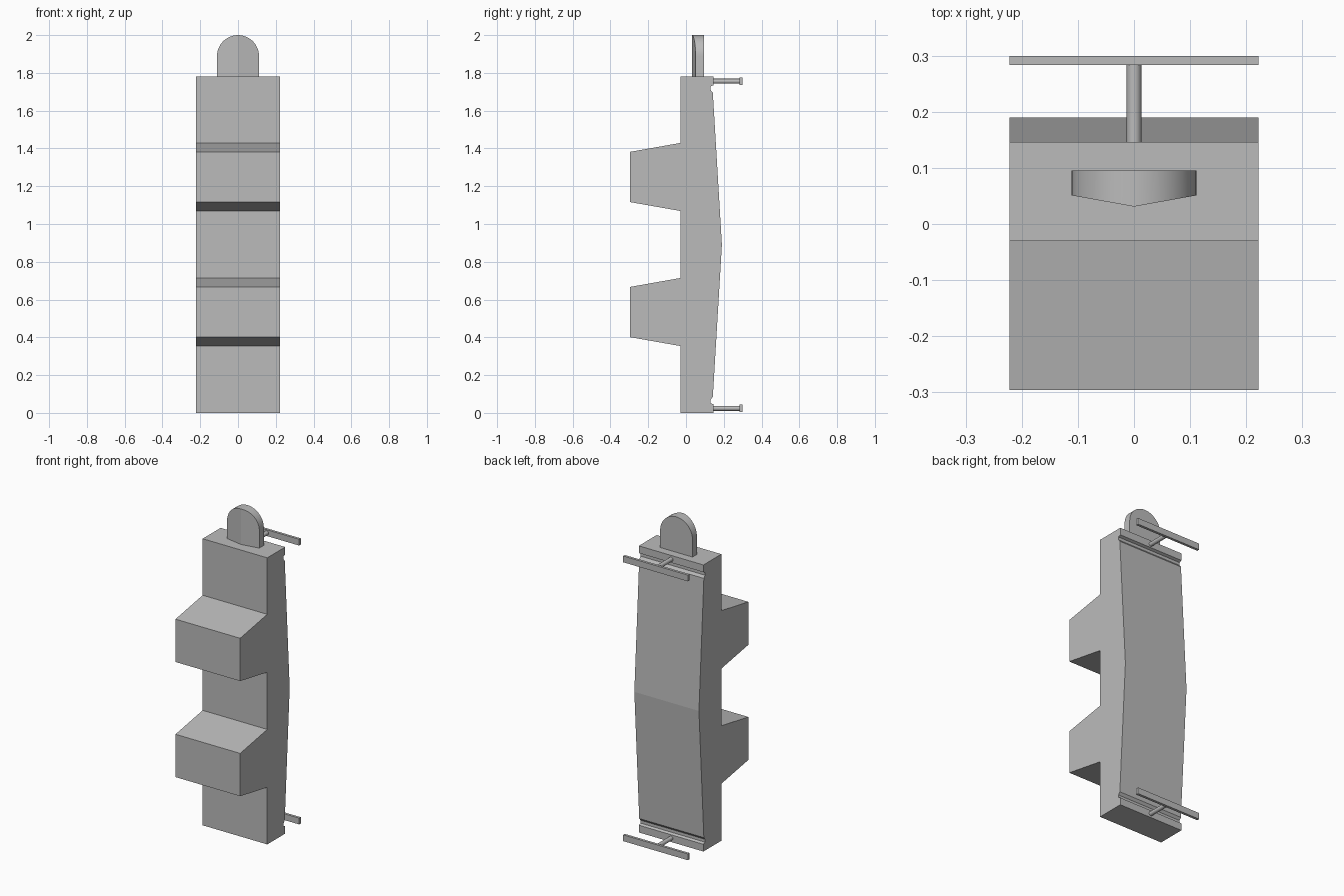
import bpy, bmesh
from math import sin, cos, pi, radians
from mathutils import Matrix

cube = bpy.data.objects.get("Cube")
if cube:
    bpy.data.objects.remove(cube, do_unlink=True)

grey = bpy.data.materials.new("plain_grey")
grey.use_nodes = True
colour = (0.5, 0.5, 0.5, 1)
grey.diffuse_color = colour
grey.node_tree.nodes["Principled BSDF"].inputs["Base Color"].default_value = colour

HALF = 0.222     # half width of the body and bars
TOP = 1.78       # top of the body
BACK = 0.146     # back face at the ends


def finish(name, bm, smooth=None):
    bmesh.ops.recalc_face_normals(bm, faces=bm.faces)
    mesh = bpy.data.meshes.new(name)
    bm.to_mesh(mesh)
    bm.free()
    mesh.materials.append(grey)
    obj = bpy.data.objects.new(name, mesh)
    bpy.context.collection.objects.link(obj)
    if smooth:
        bpy.ops.object.select_all(action='DESELECT')
        obj.select_set(True)
        bpy.context.view_layer.objects.active = obj
        bpy.ops.object.shade_smooth_by_angle(angle=radians(smooth))
    return obj


def prism(bm, front, back):
    """Closed solid between two matching outlines."""
    a = [bm.verts.new(p) for p in front]
    b = [bm.verts.new(p) for p in back]
    bm.faces.new(a)
    bm.faces.new(b[::-1])
    for i in range(len(a)):
        j = (i + 1) % len(a)
        bm.faces.new((a[i], b[i], b[j], a[j]))


# Body: side profile with two blocks in front, bowed back and end grooves
half_back = [(BACK, 0), (BACK, 0.045), (0.13, 0.052), (0.13, 0.07), (0.142, 0.085)]
profile = half_back + [(0.19, TOP / 2)]
profile += [(y, TOP - z) for y, z in reversed(half_back)]
profile.append((-0.03, TOP))
for mid in (1.249, 0.534):
    profile += [(-0.03, mid + 0.18), (-0.296, mid + 0.133),
                (-0.296, mid - 0.133), (-0.03, mid - 0.18)]
profile.append((-0.03, 0))
bm = bmesh.new()
prism(bm, [(-HALF, y, z) for y, z in profile], [(HALF, y, z) for y, z in profile])
finish("body", bm)

# Top tab: arched plate whose front comes to a shallow ridge
R = 0.111
STEPS = 12
arch = [(0, TOP - 0.01), (R, TOP - 0.01)]
arch += [(R * cos(i * pi / 2 / STEPS), 2 - R + R * sin(i * pi / 2 / STEPS))
         for i in range(STEPS + 1)]
bm = bmesh.new()
prism(bm, [(x, 0.031 + 0.18 * x, z) for x, z in arch], [(x, 0.095, z) for x, z in arch])
bmesh.ops.delete(bm, geom=[f for f in bm.faces if all(abs(v.co.x) < 1e-4 for v in f.verts)],
                 context='FACES')
bmesh.ops.mirror(bm, geom=bm.verts[:] + bm.edges[:] + bm.faces[:],
                 axis='X', merge_dist=1e-4)
finish("top_tab", bm, 15)

# Rear pins and crossbars at both ends
for end, z in (("lower", 0.024), ("upper", TOP - 0.024)):
    bm = bmesh.new()
    bmesh.ops.create_cone(bm, cap_ends=True, segments=24, radius1=0.013, radius2=0.013,
                          depth=0.15, matrix=Matrix.Translation((0, 0.213, z))
                          @ Matrix.Rotation(pi / 2, 4, 'X'))
    finish(end + "_pin", bm, 30)
    bm = bmesh.new()
    bmesh.ops.create_cube(bm, size=1, matrix=Matrix.Translation((0, 0.291, z))
                          @ Matrix.Diagonal((HALF * 2, 0.016, 0.039, 1)))
    finish(end + "_crossbar", bm)
